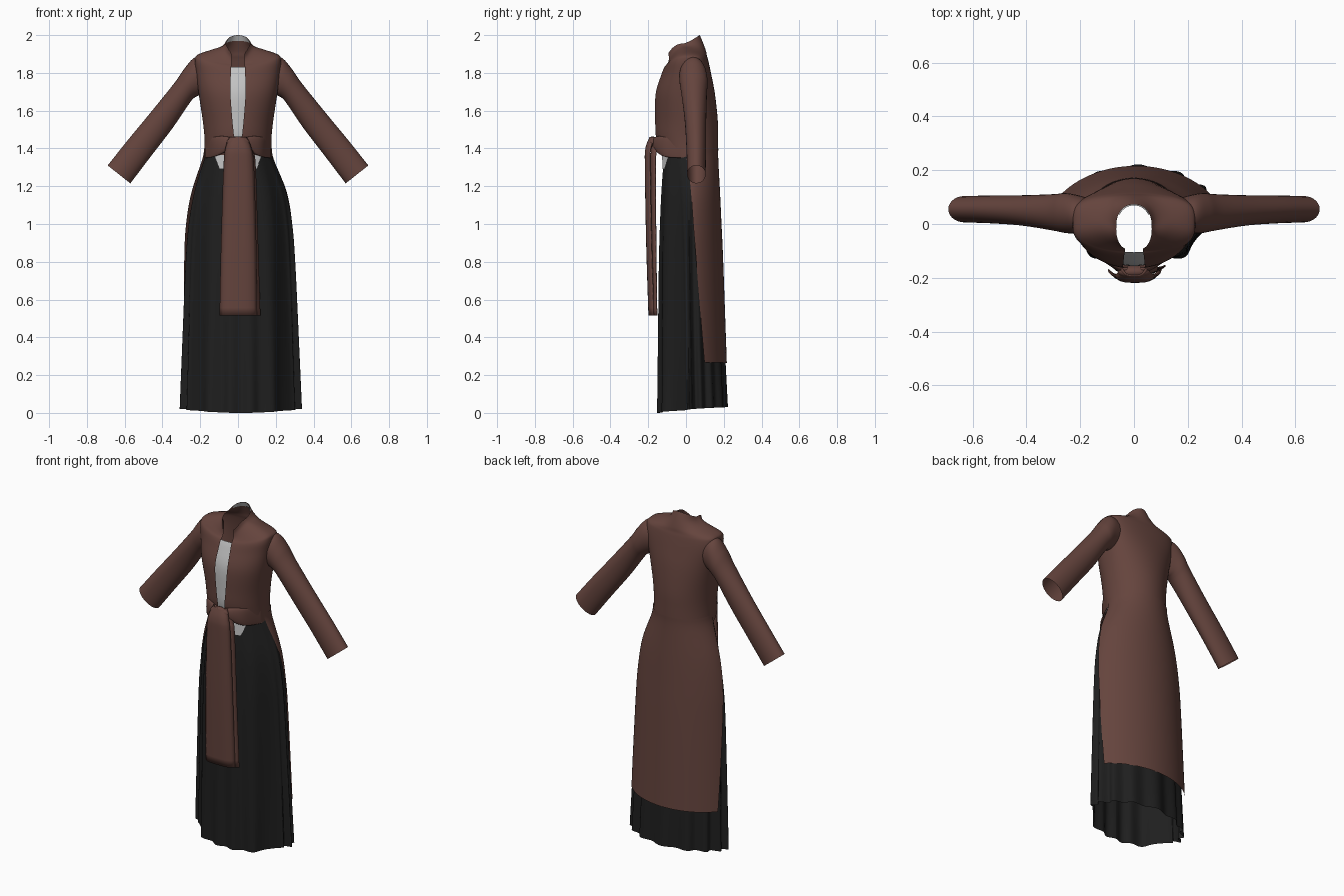
import bpy, bmesh, math
from mathutils import Vector

if "Cube" in bpy.data.objects:
    bpy.data.objects.remove(bpy.data.objects["Cube"])


def material(name, rgb):
    m = bpy.data.materials.new(name)
    m.diffuse_color = (*rgb, 1)
    m.use_nodes = True
    m.node_tree.nodes["Principled BSDF"].inputs["Base Color"].default_value = m.diffuse_color
    return m


BROWN = material("brown_cloth", (0.13, 0.058, 0.047))
BLACK = material("black_cloth", (0.0135, 0.0135, 0.0135))
GREY = material("pale_grey_cloth", (0.55, 0.55, 0.55))


def refine(rows, steps):
    """Catmull-Rom interpolation between rows of section values."""
    out = []
    for i in range(len(rows) - 1):
        p = [rows[max(0, min(len(rows) - 1, i + k))] for k in (-1, 0, 1, 2)]
        for s in range(steps):
            t = s / steps
            out.append([0.5 * (2 * b + (c - a) * t + (2 * a - 5 * b + 4 * c - d) * t * t
                               + (3 * b - a - 3 * c + d) * t ** 3) for a, b, c, d in zip(*p)])
    return out + [list(rows[-1])]


def loft(name, rings, mat, closed=False, thick=0.0):
    bm = bmesh.new()
    grid = [[bm.verts.new(p) for p in r] for r in rings]
    n = len(grid[0])
    for a, b in zip(grid, grid[1:]):
        for j in range(n if closed else n - 1):
            k = (j + 1) % n
            bm.faces.new((a[j], a[k], b[k], b[j]))
    bmesh.ops.recalc_face_normals(bm, faces=bm.faces)
    me = bpy.data.meshes.new(name)
    bm.to_mesh(me)
    bm.free()
    me.materials.append(mat)
    for f in me.polygons:
        f.use_smooth = True
    ob = bpy.data.objects.new(name, me)
    bpy.context.collection.objects.link(ob)
    if thick:
        mod = ob.modifiers.new("cloth_thickness", "SOLIDIFY")
        mod.thickness = thick
        mod.offset = 0
    return ob


def ring(rx, yf, yb, zf, zs, zb, a0, a1, n=64, cx=0.0, pleat=0.0, front=1.0, back=1.0, dent=0.0):
    """Arc around the body; angle 0 faces the front, 90 degrees is +x.
    front/back below 1 square that half; dent pulls in the front of the sides."""
    pts = []
    for j in range(n + 1):
        a = a0 + (a1 - a0) * j / n
        c = math.cos(a)
        r = 1 - pleat * (1 + math.cos(15 * a + 1.2 * math.sin(3 * a))) / 2
        if c > 0:
            z, d = zs + c * c * (zf - zs), c ** front
            t = max(0, min(1, (c - 0.5) / 0.28))
            d *= 1 - dent * (1 - t * t * (3 - 2 * t))
        else:
            z, d = zs - c * (zb - zs), -(-c) ** back
        pts.append((cx + rx * r * math.sin(a), (yf + yb) / 2 - (yb - yf) / 2 * r * d, z))
    return pts


def tube(name, rows, mat, side, n=28):
    """Oval tube; each row is top x, z, bottom x, z, centre y, half depth."""
    rings = []
    for tx, tz, bx, bz, y, hy in refine(rows, 5):
        c, u = Vector(((tx + bx) / 2, y, (tz + bz) / 2)), Vector(((tx - bx) / 2, 0, (tz - bz) / 2))
        pts = [c + u * math.cos(2 * math.pi * j / n) + Vector((0, hy * math.sin(2 * math.pi * j / n), 0))
               for j in range(n)]
        rings.append([(p.x * side, p.y, p.z) for p in pts])
    return loft(name, rings, mat, closed=True)


def strip(name, rows, mat):
    """Hanging cloth strip with edges curling back; each row is left x, right x, y, z."""
    rings = []
    for x0, x1, y, z in refine(rows, 6):
        rings.append([(x0 + (x1 - x0) * j / 12, y + 0.026 * (j / 6 - 1) ** 4, z) for j in range(13)])
    return loft(name, rings, mat, thick=0.006)


TAU = 2 * math.pi

# Coat body with open front and stand collar:
# rx, y front, y back, z front, z side, z back, half gap, front power, back power
coat = [
    (.178, -.135, .170, 1.37, 1.35, 1.35, .030, 1, 1), (.177, -.160, .170, 1.46, 1.45, 1.45, .022, 1, 1),
    (.187, -.165, .168, 1.55, 1.55, 1.55, .030, 1, 1), (.208, -.163, .153, 1.69, 1.69, 1.69, .040, .85, .75),
    (.222, -.132, .132, 1.79, 1.80, 1.80, .038, .75, .52),
    (.228, -.115, .118, 1.83, 1.868, 1.865, .036, .7, .5),
    (.212, -.102, .111, 1.845, 1.897, 1.89, .034, .75, .6),
    (.133, -.096, .106, 1.855, 1.925, 1.915, .034, .85, .85),
    (.085, -.098, .092, 1.865, 1.940, 1.955, .034, .9, .85),
    (.066, -.105, .073, 1.885, 1.955, 2.0, .036, .85, .75)]
rings = []
for r in refine(coat, 5):
    gap = math.asin(r[6] / r[0])
    rings.append(ring(*r[:6], gap, TAU - gap, front=r[7], back=r[8]))
loft("coat_body", rings, BROWN)

# Pale lining at the back of the collar
loft("collar_lining", [ring(r[0] - .004, r[1], r[2] - .004, r[3], r[4], r[5] - .002, 2.1, TAU - 2.1, 24, back=r[8])
                       for r in refine(coat[-2:], 5)[2:]], GREY)

# Undershirt front, seen through the coat opening
loft("undershirt_front", [ring(r[0] - .012, r[1] + .010, r[2], *r[3:6], -1.2, 1.2, 32, front=r[7])
                          for r in refine(coat[:6], 5)], GREY)

# Sleeves, gathered waist folds and shirt tails on both sides
sleeve = [(.150, 1.875, .180, 1.70, .035, .060), (.225, 1.883, .210, 1.680, .037, .072),
          (.282, 1.825, .232, 1.668, .041, .074), (.334, 1.75, .260, 1.635, .043, .068),
          (.466, 1.586, .345, 1.51, .050, .057), (.580, 1.448, .460, 1.36, .054, .052),
          (.690, 1.31, .570, 1.215, .055, .049)]
fold = [(.010, 1.455, .010, 1.41, -.175, .018), (.080, 1.465, .080, 1.375, -.146, .016),
        (.130, 1.46, .130, 1.355, -.106, .012), (.172, 1.45, .172, 1.35, -.025, .006)]
for side, label in ((1, "right"), (-1, "left")):
    tube(label + "_sleeve", sleeve, BROWN, side)
    tube(label + "_waist_fold", fold, BROWN, side)
    loft(label + "_shirt_tail", [[(.055 * side, -.128, 1.40), (.135 * side, -.083, 1.385)],
                                 [(.055 * side, -.124, 1.29), (.098 * side, -.114, 1.29)]], GREY)

# Pleated skirt: rx, y front, y back, z front, z side, z back, centre x, pleat depth, side dent
skirt = [(.165, -.115, .155, 1.38, 1.38, 1.38, .003, 0, 0), (.188, -.120, .160, 1.33, 1.33, 1.33, .005, .01, .1),
         (.243, -.132, .168, 1.17, 1.17, 1.17, .012, .02, .35), (.274, -.140, .176, 1.0, 1.0, 1.0, .013, .035, .5),
         (.290, -.146, .185, .80, .80, .80, .013, .05, .6), (.308, -.151, .203, .40, .40, .40, .014, .07, .65),
         (.324, -.156, .222, .0, .02, .03, .015, .10, .65)]
loft("skirt", [ring(*r[:6], 0, TAU, 190, r[6], r[7], 1.1, 1 + .4 * r[8], r[8])
               for r in refine(skirt, 5)], BLACK)

# Long back panel of the coat: rx, y front, y back, z (front, side, back), centre x, edge angle, power
panel = [(.179, -.135, .171, 1.40, 1.40, 1.40, 0, 1.40, 1), (.190, -.130, .171, 1.34, 1.34, 1.34, 0, 1.46, 1.03),
         (.252, -.138, .180, 1.17, 1.17, 1.17, .006, 1.62, 1.13),
         (.284, -.146, .188, 1.0, 1.0, 1.0, .006, 1.72, 1.19),
         (.300, -.150, .197, .80, .80, .80, .006, 1.82, 1.23),
         (.323, -.155, .216, .27, .27, .265, .007, 2.03, 1.25)]
loft("coat_back_panel", [ring(*r[:6], r[7], TAU - r[7], 64, r[6], back=r[8]) for r in refine(panel, 5)], BROWN)

# Hanging tie ends
strip("front_tie_end", [(-.045, .045, -.190, 1.46), (-.065, .07, -.212, 1.40), (-.075, .083, -.215, 1.30),
                        (-.088, .095, -.208, .90), (-.096, .10, -.196, .515)], BROWN)
strip("rear_tie_end", [(-.03, .05, -.175, 1.44), (-.055, .08, -.183, 1.38), (-.065, .092, -.187, 1.30),
                       (-.078, .105, -.185, .90), (-.085, .117, -.180, .515)], BROWN)

# Knot
bpy.ops.mesh.primitive_uv_sphere_add(segments=24, ring_count=14, location=(0, -.178, 1.432))
knot = bpy.context.object
knot.name = "knot"
knot.scale = (.060, .024, .032)
knot.data.materials.append(BROWN)
bpy.ops.object.shade_smooth()
